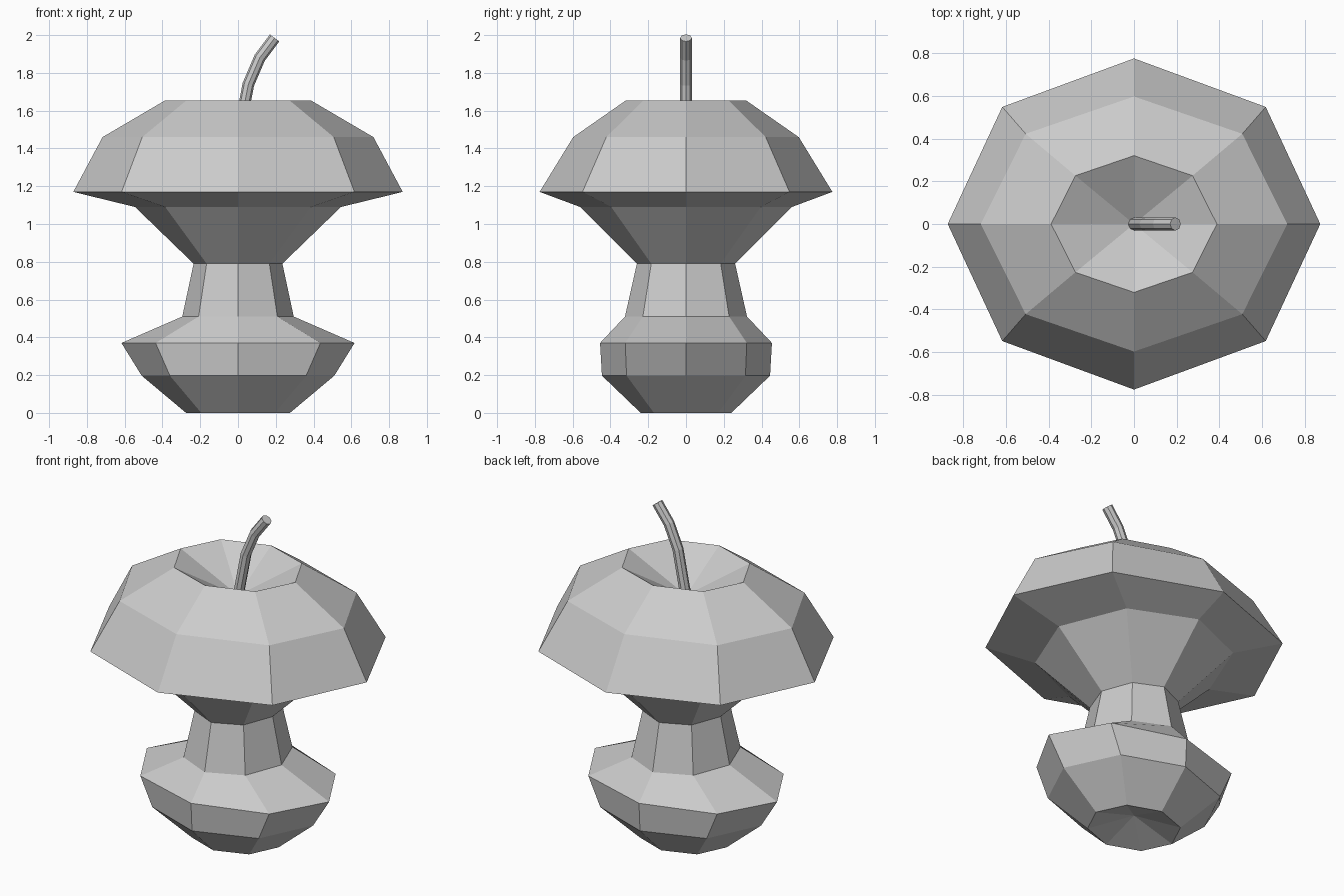
import bpy, bmesh, math
from mathutils import Vector

if "Cube" in bpy.data.objects:
    bpy.data.objects.remove(bpy.data.objects["Cube"])

SIDES = 8


def loft(name, rings, start, end):
    """Skin a stack of equal-sided rings and close both ends to a centre point."""
    bm = bmesh.new()
    loops = [[bm.verts.new(p) for p in ring] for ring in rings]
    for low, high in zip(loops, loops[1:]):
        for i in range(SIDES):
            j = (i + 1) % SIDES
            bm.faces.new((low[i], low[j], high[j], high[i]))
    for loop, tip in ((loops[0], start), (loops[-1], end)):
        centre = bm.verts.new(tip)
        for i in range(SIDES):
            bm.faces.new((loop[i], loop[(i + 1) % SIDES], centre))
    bmesh.ops.recalc_face_normals(bm, faces=bm.faces)
    mesh = bpy.data.meshes.new(name)
    bm.to_mesh(mesh)
    bm.free()
    obj = bpy.data.objects.new(name, mesh)
    bpy.context.collection.objects.link(obj)
    return obj


def ellipse(centre, u, v):
    angles = [2 * math.pi * i / SIDES for i in range(SIDES)]
    return [centre + u * math.cos(a) + v * math.sin(a) for a in angles]


# Eaten apple body: half width x, half depth y, height
profile = [
    (0.275, 0.24, 0.0), (0.51, 0.445, 0.197), (0.617, 0.455, 0.37),
    (0.295, 0.323, 0.51), (0.235, 0.26, 0.79), (0.545, 0.56, 1.09),
    (0.872, 0.775, 1.17), (0.717, 0.597, 1.46), (0.388, 0.32, 1.653),
]
body = [ellipse(Vector((0, 0, z)), Vector((rx, 0, 0)), Vector((0, ry, 0)))
        for rx, ry, z in profile]
loft("apple_core", body, (0, 0, 0.08), (0, 0, 1.47))

# Bent stem rising from the top hollow
path = [Vector((x, 0, z)) for x, z in
        ((0.0, 1.46), (0.055, 1.74), (0.115, 1.88), (0.194, 1.985))]
stem = []
for i, p in enumerate(path):
    d = (path[min(i + 1, len(path) - 1)] - path[max(i - 1, 0)]).normalized()
    stem.append(ellipse(p, Vector((d.z, 0, -d.x)) * 0.031, Vector((0, 0.031, 0))))
loft("stem", stem, path[0], path[-1])
